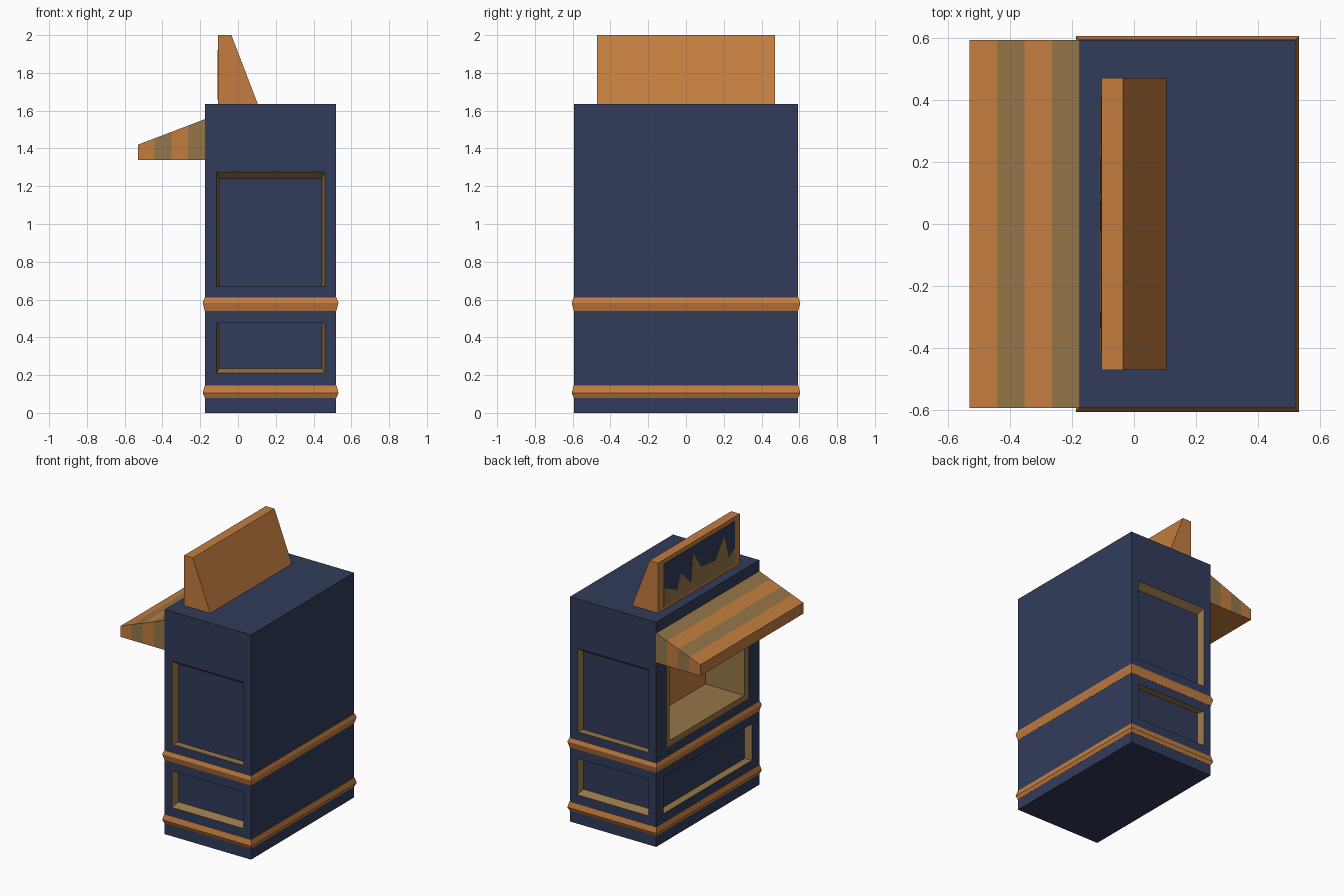
import bpy, bmesh

if "Cube" in bpy.data.objects:
    bpy.data.objects.remove(bpy.data.objects["Cube"])


def material(name, rgb):
    m = bpy.data.materials.new(name)
    m.diffuse_color = (*rgb, 1)
    m.use_nodes = True
    m.node_tree.nodes["Principled BSDF"].inputs["Base Color"].default_value = m.diffuse_color
    return m


MATS = [material("navy", (0.032, 0.045, 0.105)),
        material("tan", (0.30, 0.18, 0.065)),
        material("orange", (0.55, 0.205, 0.05))]
NAVY, TAN, ORANGE = range(3)

X0, X1, Y, TOP = -0.175, 0.52, 0.593, 1.635


def loft(name, rings, mat, caps=None):
    """Skin matching rings; mat is an index or a function of (span, side)."""
    bm = bmesh.new()
    vs = [[bm.verts.new(p) for p in r] for r in rings]
    n = len(vs[0])
    for i in range(len(vs) - 1):
        for j in range(n):
            k = (j + 1) % n
            f = bm.faces.new((vs[i][j], vs[i][k], vs[i + 1][k], vs[i + 1][j]))
            f.material_index = mat(i, j) if callable(mat) else mat
    for ring, c in zip((vs[0], vs[-1]), caps or (mat, mat)):
        bm.faces.new(ring).material_index = c
    bmesh.ops.recalc_face_normals(bm, faces=bm.faces)
    me = bpy.data.meshes.new(name)
    bm.to_mesh(me)
    bm.free()
    for m in MATS:
        me.materials.append(m)
    ob = bpy.data.objects.new(name, me)
    bpy.context.collection.objects.link(ob)
    return ob


def rect(a0, a1, b0, b1, place):
    return [place(a, b) for a, b in ((a0, b0), (a1, b0), (a1, b1), (a0, b1))]


def plan(z, grow=0.0):
    return rect(X0 - grow, X1 + grow, -Y - grow, Y + grow, lambda x, y: (x, y, z))


body = loft("kiosk_body", [plan(0), plan(TOP)], NAVY)


def carve(outer, inner, depth, wall, floor, place):
    """Cut a tapered recess; place maps (across, z, depth) to a point."""
    e = 0.01  # start a little outside the face, along the same taper
    start = [o - (i - o) * e / depth for o, i in zip(outer, inner)]
    cutter = loft("cutter", [rect(*start, lambda a, z: place(a, z, -e)),
                             rect(*inner, lambda a, z: place(a, z, depth))],
                  wall, (wall, floor))
    cutter.hide_render = True
    mod = body.modifiers.new("recess", 'BOOLEAN')
    mod.operation = 'DIFFERENCE'
    mod.solver = 'EXACT'
    mod.object = cutter
    bpy.context.view_layer.objects.active = body
    bpy.ops.object.modifier_apply(modifier=mod.name)
    bpy.data.objects.remove(cutter)


# Two recessed panels on each side wall
for s in (-1, 1):
    def side(a, z, d, s=s):
        return (a, s * (Y - d), z)
    carve((-0.115, 0.46, 0.67, 1.275), (-0.10, 0.445, 0.67, 1.24), 0.05, TAN, NAVY, side)
    carve((-0.115, 0.46, 0.21, 0.475), (-0.10, 0.445, 0.235, 0.475), 0.05, TAN, NAVY, side)


# Serving side: lower panel, window frame and deep window cavity
def serving(a, z, d):
    return (X0 + d, a, z)


carve((-0.51, 0.51, 0.21, 0.475), (-0.495, 0.495, 0.215, 0.475), 0.05, TAN, NAVY, serving)
window = (-0.477, 0.477, 0.67, 1.275)
carve(window, window, 0.006, TAN, TAN, serving)
cavity = (-0.43, 0.43, 0.71, 1.235)
carve(cavity, cavity, 0.32, TAN, ORANGE, serving)

# Pointed trim bands around the body
for name, z0, z1, z2 in (("lower_trim", 0.08, 0.105, 0.145),
                         ("upper_trim", 0.54, 0.583, 0.61)):
    loft(name, [plan(z0, 0.001), plan(z1, 0.012), plan(z2, 0.002)], ORANGE)


# Striped awning, lofted outward to inward
def awning_ring(i):
    t = i / 4
    x, z = -0.53 + t * (X0 + 0.53), 1.42 + t * 0.135
    return rect(-Y, Y, 1.34, z, lambda y, zz: (x, y, zz))


loft("awning", [awning_ring(i) for i in range(5)],
     lambda i, j: ORANGE if j == 0 or i % 2 == 0 else TAN, (ORANGE, TAN))

# Roof sign with a sloping back
profile = [(-0.105, TOP), (-0.105, 2.0), (-0.035, 2.0), (0.105, TOP)]
loft("roof_sign", [[(x, y, z) for x, z in profile] for y in (-0.47, 0.47)], ORANGE)


# Sign panel with a jagged skyline shape
def slab(name, pts, x, mat):
    loft(name, [[(xx, y, z) for y, z in pts] for xx in (x, -0.104)], mat)


slab("sign_panel", [(-0.41, 1.66), (0.41, 1.66), (0.41, 1.97), (-0.41, 1.97)], -0.107, NAVY)
slab("sign_skyline", [(-0.41, 1.66), (0.41, 1.66), (0.41, 1.797), (0.26, 1.726),
                      (0.213, 1.83), (0.097, 1.716), (0.073, 1.92), (-0.02, 1.79),
                      (-0.18, 1.773), (-0.287, 1.915), (-0.334, 1.737), (-0.41, 1.78)],
     -0.109, TAN)
